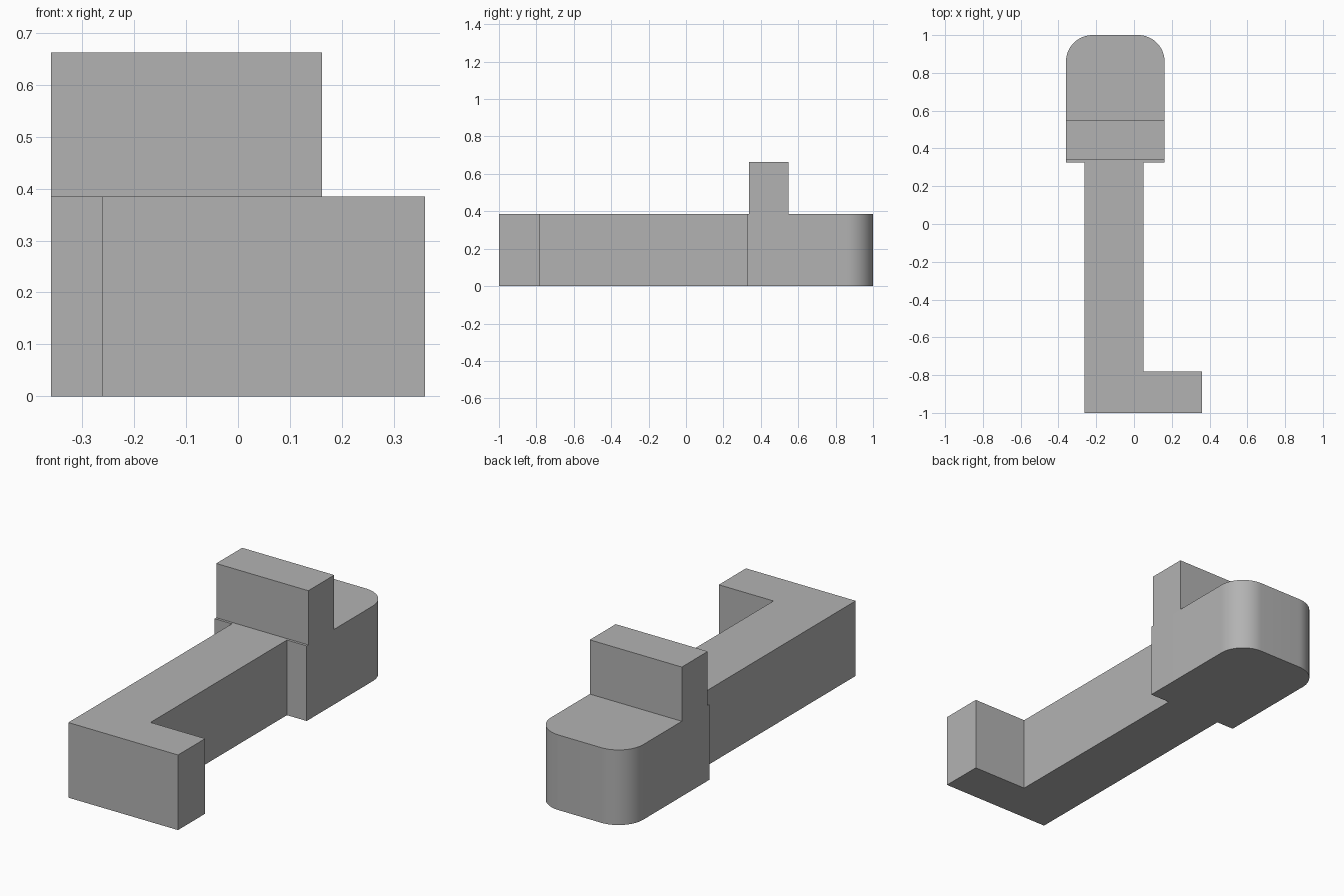
import bpy, bmesh, math

cube = bpy.data.objects.get("Cube")
if cube:
    bpy.data.objects.remove(cube, do_unlink=True)

# One plain grey finish
grey = bpy.data.materials.new("plain_grey")
grey.use_nodes = True
colour = (0.45, 0.45, 0.45, 1)
grey.diffuse_color = colour
grey.node_tree.nodes["Principled BSDF"].inputs["Base Color"].default_value = colour

BODY_TOP = 0.385
BLOCK_TOP = 0.663
HEAD_LEFT, HEAD_RIGHT = 0.162, -0.36
HEAD_FRONT, HEAD_BACK = 0.325, 1.0
ARM_LEFT, ARM_RIGHT = 0.05, -0.262
RADIUS = 0.14


def arc(cx, cy, start, steps=16):
    """Quarter circle, counter-clockwise from the start angle in degrees."""
    angles = [math.radians(start + 90 * i / steps) for i in range(steps + 1)]
    return [(cx + RADIUS * math.cos(a), cy + RADIUS * math.sin(a)) for a in angles]


def prism(name, outline, bottom, top):
    """Extrude a counter-clockwise plan outline upward."""
    bm = bmesh.new()
    face = bm.faces.new([bm.verts.new((x, y, bottom)) for x, y in outline])
    extruded = bmesh.ops.extrude_face_region(bm, geom=[face], use_keep_orig=True)
    verts = [v for v in extruded["geom"] if isinstance(v, bmesh.types.BMVert)]
    bmesh.ops.translate(bm, verts=verts, vec=(0, 0, top - bottom))
    bmesh.ops.recalc_face_normals(bm, faces=bm.faces)
    mesh = bpy.data.meshes.new(name)
    bm.to_mesh(mesh)
    bm.free()
    mesh.materials.append(grey)
    obj = bpy.data.objects.new(name, mesh)
    bpy.context.collection.objects.link(obj)
    return obj


# Rounded head, straight arm and side foot in one continuous outline
outline = [
    (ARM_RIGHT, -1), (0.36, -1), (0.36, -0.78), (ARM_LEFT, -0.78),
    (ARM_LEFT, HEAD_FRONT), (HEAD_LEFT, HEAD_FRONT),
    *arc(HEAD_LEFT - RADIUS, HEAD_BACK - RADIUS, 0),
    *arc(HEAD_RIGHT + RADIUS, HEAD_BACK - RADIUS, 90),
    (HEAD_RIGHT, HEAD_FRONT), (ARM_RIGHT, HEAD_FRONT),
]
body = prism("body", outline, 0, BODY_TOP)

# Upright block across the head
block = [(HEAD_RIGHT, 0.338), (HEAD_LEFT, 0.338), (HEAD_LEFT, 0.548), (HEAD_RIGHT, 0.548)]
prism("upright_block", block, BODY_TOP, BLOCK_TOP)

# Smooth the rounded corners only
bpy.ops.object.select_all(action="DESELECT")
body.select_set(True)
bpy.context.view_layer.objects.active = body
bpy.ops.object.shade_smooth_by_angle(angle=math.radians(30))
